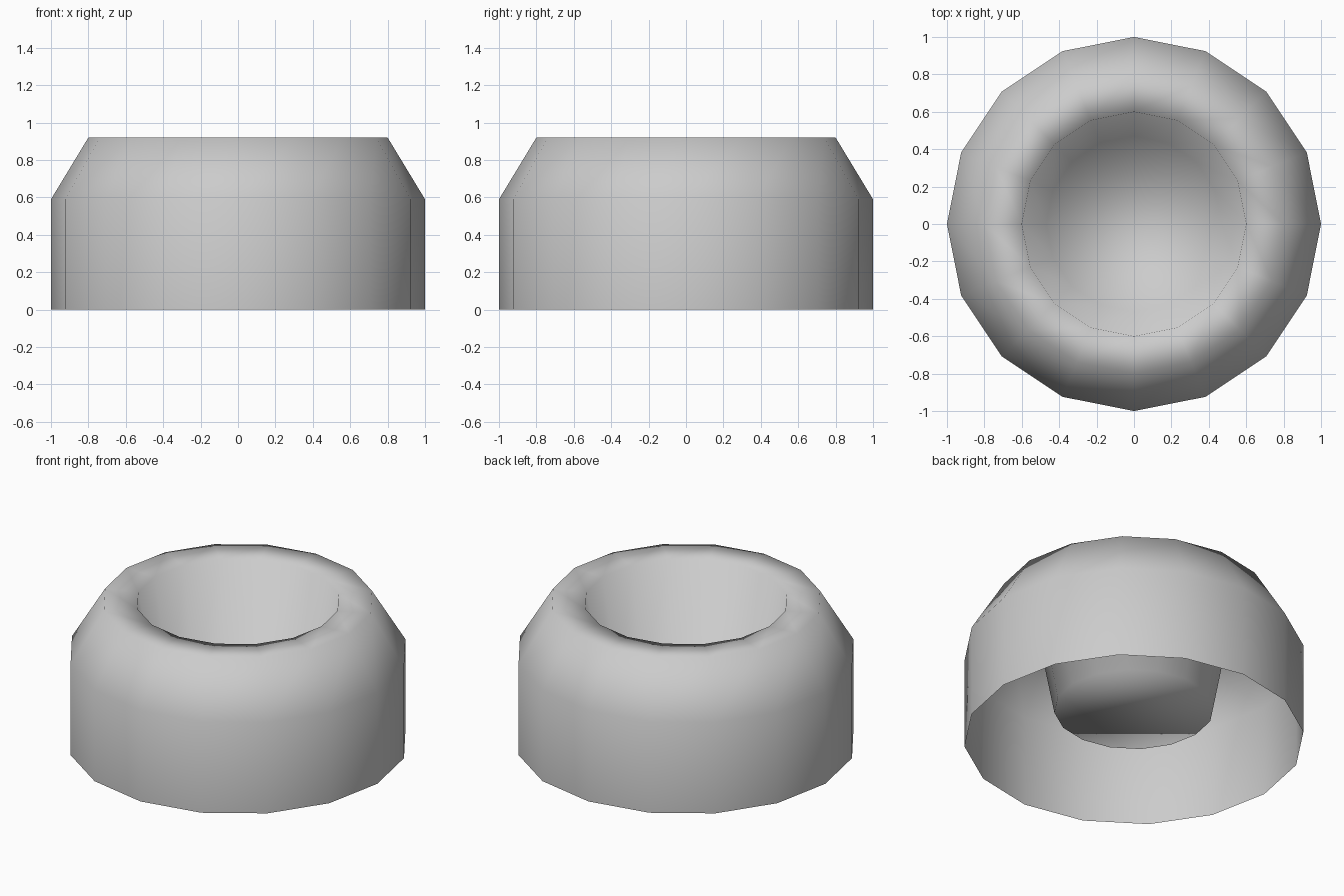
import bpy, bmesh, math

if "Cube" in bpy.data.objects:
    bpy.data.objects.remove(bpy.data.objects["Cube"])

SIDES = 16
# radius, height: outer skirt, chamfered shoulder, rim, tapered inner cup
PROFILE = [(1.0, 0.0), (1.0, 0.59), (0.8, 0.92), (0.6, 0.915), (0.47, 0.205)]

bm = bmesh.new()
rings = []
for r, z in PROFILE:
    rings.append([bm.verts.new((r * math.cos(2 * math.pi * i / SIDES),
                                r * math.sin(2 * math.pi * i / SIDES), z))
                  for i in range(SIDES)])

# Walls between neighbouring rings
for lower, upper in zip(rings, rings[1:]):
    for i in range(SIDES):
        j = (i + 1) % SIDES
        bm.faces.new((lower[i], lower[j], upper[j], upper[i]))

# Cup floor; the underside of the skirt stays open
bm.faces.new(rings[-1])

for f in bm.faces:
    f.smooth = True

mesh = bpy.data.meshes.new("bowl")
bm.to_mesh(mesh)
bm.free()
bowl = bpy.data.objects.new("bowl", mesh)
bpy.context.collection.objects.link(bowl)
